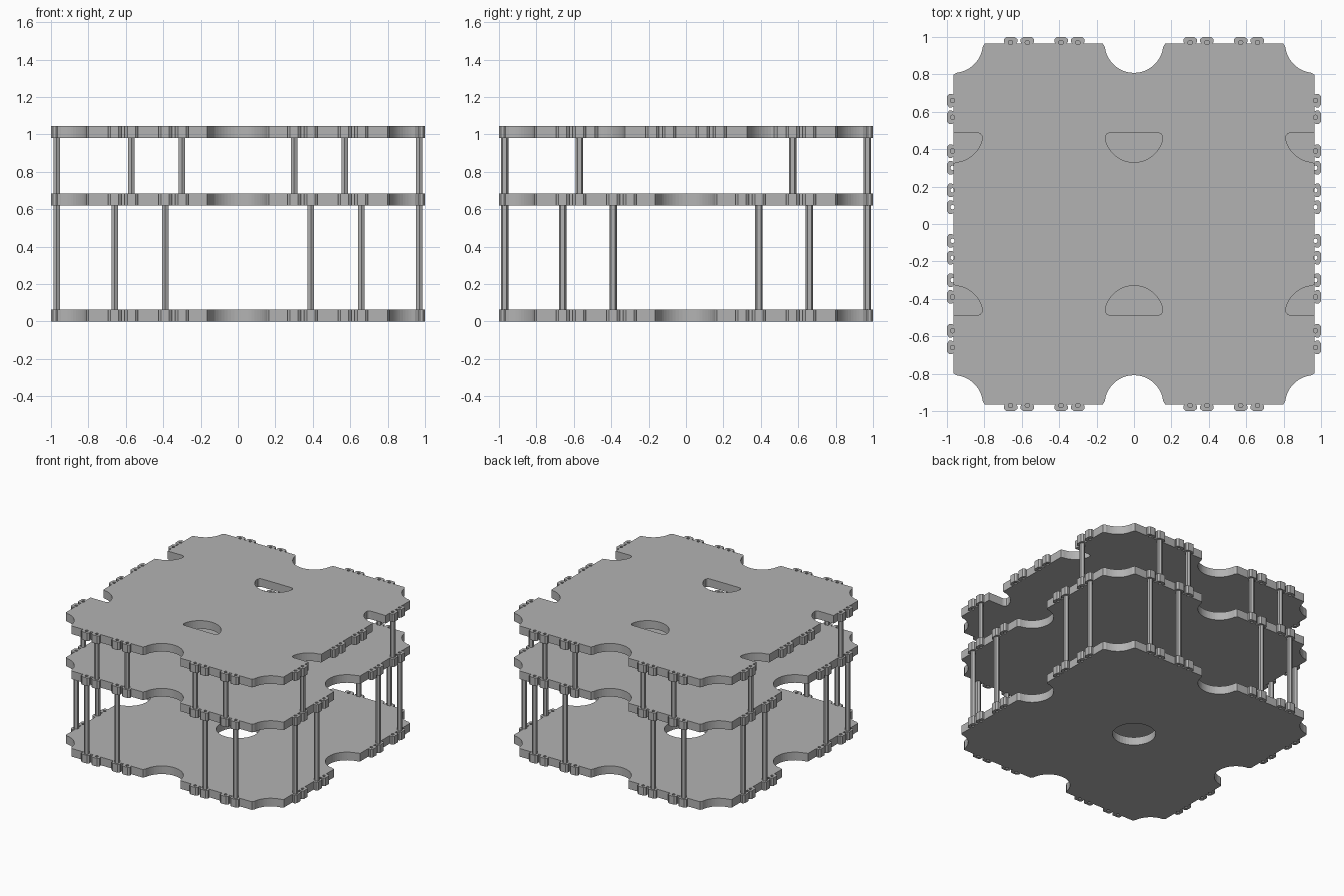
import bpy
from math import sin, cos, pi, radians

cube = bpy.data.objects.get("Cube")
if cube:
    bpy.data.objects.remove(cube, do_unlink=True)

EDGE = 0.965      # straight plate edge
R = 0.157         # radius of the scalloped cutouts
PIN = 0.97        # distance of the post holes from the centre
THICK = 0.065
MOON_Y = 0.487    # flat side of the half-moon cutouts

grey = bpy.data.materials.new("light_grey")
grey.use_nodes = True
grey.diffuse_color = (0.45, 0.45, 0.45, 1)
grey.node_tree.nodes["Principled BSDF"].inputs["Base Color"].default_value = (0.45, 0.45, 0.45, 1)


def circle(x, y, r, n):
    return [(x + r * cos(2 * pi * i / n), y + r * sin(2 * pi * i / n)) for i in range(n)]


def turn(points, k):
    """Rotate points by k quarter turns."""
    for _ in range(k):
        points = [(-y, x) for x, y in points]
    return points


# Edge features are (along, outward) points
def tab(u):
    half = [(0.03, EDGE), (0.036, 0.973), (0.036, 0.988), (0.022, 1.0)]
    return [(u - a, v) for a, v in half] + [(u + a, v) for a, v in reversed(half)]


def scallop():
    arc = [radians(7 + 166 * i / 24) for i in range(25)]
    pts = [(-R * cos(t), EDGE - R * sin(t)) for t in arc]
    return [(-R - 0.01, EDGE)] + pts + [(R + 0.01, EDGE)]


def half_moon():
    """One half of a half-moon as (along, depth), from arc middle to flat side."""
    arc = [radians(78 * i / 12) for i in range(13)]
    pts = [(MOON_Y - R * cos(t), R * sin(t)) for t in arc]
    return pts + [(MOON_Y - 0.016, 0.153), (MOON_Y - 0.004, 0.143), (MOON_Y, 0.13)]


def corner():
    """Concave corner at the end of a side."""
    arc = [radians(7 + 76 * i / 12) for i in range(13)]
    pts = [(EDGE - R * cos(t), EDGE - R * sin(t)) for t in arc]
    return [(EDGE - R - 0.01, EDGE)] + pts + [(EDGE, EDGE - R - 0.01)]


def side(right_half, middle):
    """Mirror the features of half a side about its middle."""
    left_half = [(-u, v) for u, v in reversed(right_half)]
    return left_half + middle + right_half + corner()


def add_plate(name, z, sides, tabs, holes):
    loops = [[], *holes]
    for k in range(4):
        loops[0] += turn([(u, -v) for u, v in sides[k % 2]], k)
        for u in tabs[k % 2]:
            for s in (-1, 1):
                loops.append(turn(circle(s * u, -PIN, 0.012, 10), k))
    curve = bpy.data.curves.new(name + "_outline", "CURVE")
    curve.dimensions = "2D"
    curve.fill_mode = "BOTH"
    curve.extrude = THICK / 2
    for loop in loops:
        spline = curve.splines.new("POLY")
        spline.points.add(len(loop) - 1)
        for p, (x, y) in zip(spline.points, loop):
            p.co = (x, y, 0, 1)
        spline.use_cyclic_u = True
    helper = bpy.data.objects.new(name + "_outline", curve)
    bpy.context.collection.objects.link(helper)
    bpy.context.view_layer.update()
    deps = bpy.context.evaluated_depsgraph_get()
    mesh = bpy.data.meshes.new_from_object(helper.evaluated_get(deps))
    bpy.data.objects.remove(helper, do_unlink=True)
    mesh.materials.clear()
    mesh.materials.append(grey)
    for f in mesh.polygons:
        f.use_smooth = False
    plate = bpy.data.objects.new(name, mesh)
    plate.location.z = z + THICK / 2
    bpy.context.collection.objects.link(plate)


def add_post(name, x, y, z0, z1):
    bpy.ops.mesh.primitive_cylinder_add(vertices=6, radius=0.02, depth=z1 - z0,
                                        location=(x, y, (z0 + z1) / 2))
    post = bpy.context.object
    post.name = name
    post.data.materials.append(grey)


# Lower and middle plates: the same on all four sides, with a centre hole
FULL = (0.30, 0.39, 0.57, 0.66)
full_half = [p for u in FULL for p in tab(u)]
full_side = side(full_half, scallop())
for name, z in (("bottom_plate", 0.0), ("middle_plate", 0.62)):
    add_plate(name, z, (full_side, full_side), (FULL, FULL), [circle(0, 0, R, 40)])

# Top plate: half-moon slots, open at the left and right edges
SLOTTED = (0.09, 0.18, 0.57, 0.66)
moon = half_moon()
open_moon = [(MOON_Y - R - 0.005, EDGE)] + [(u, EDGE - d) for u, d in moon[1:]] + [(MOON_Y, EDGE)]
slot_half = tab(0.09) + tab(0.18) + open_moon + tab(0.57) + tab(0.66)
moon_hole = [(d, u) for u, d in moon] + [(-d, u) for u, d in reversed(moon[1:])]
add_plate("top_plate", 0.98, (full_side, side(slot_half, [])), (FULL, SLOTTED),
          [moon_hole, turn(moon_hole, 2)])

# Posts between the plates
lower, upper_front, upper_side = (0.39, 0.66), (0.30, 0.57), (0.57,)
for k in range(4):
    for label, spots, z0, z1 in (("lower_post", lower, THICK, 0.62),
                                 ("upper_post", upper_side if k % 2 else upper_front, 0.685, 0.98)):
        for u in spots:
            for s in (-1, 1):
                x, y = turn([(s * u, -PIN)], k)[0]
                add_post(label, x, y, z0, z1)
